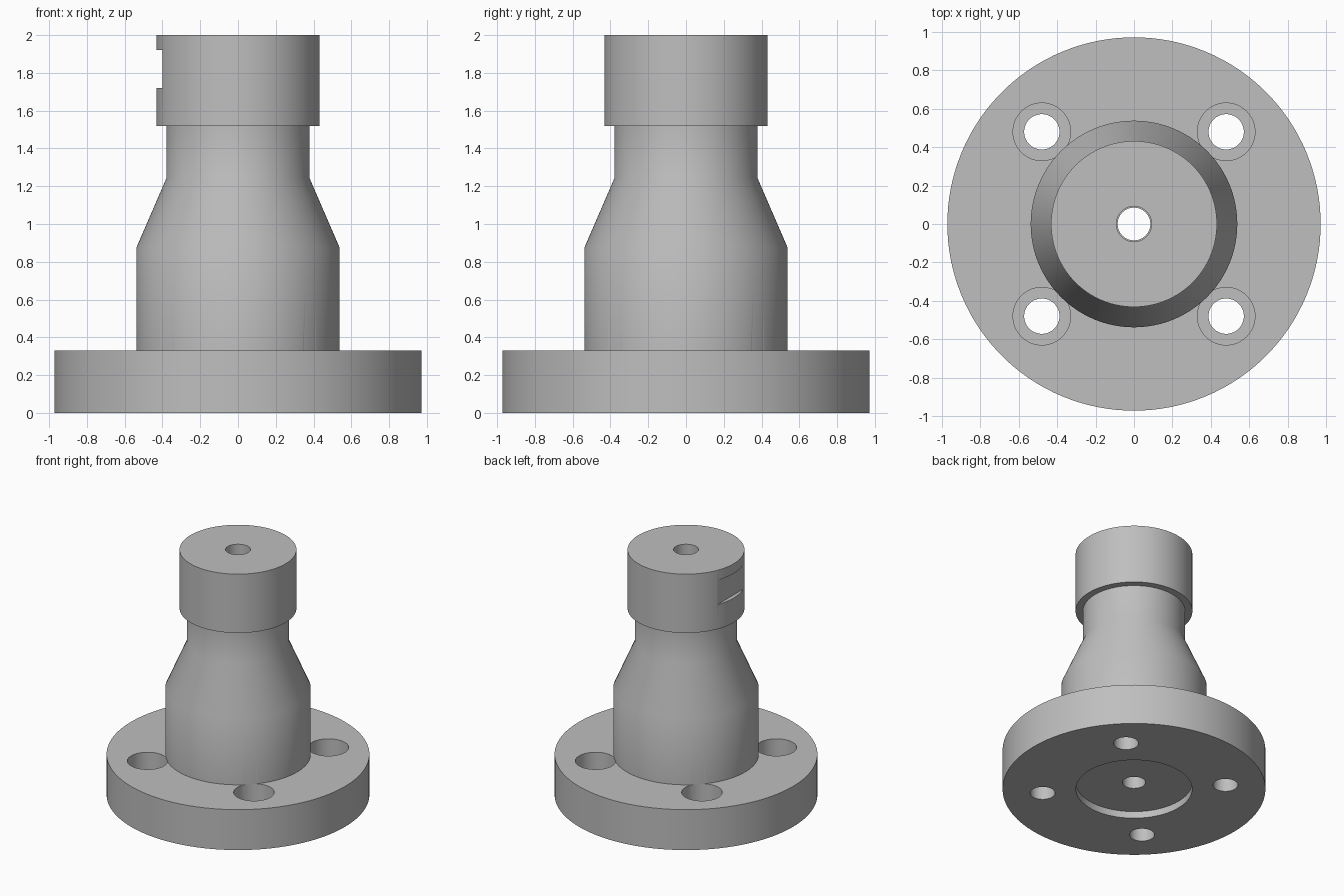
import bpy, bmesh
from math import pi, cos, sin
from mathutils import Vector

if "Cube" in bpy.data.objects:
    bpy.data.objects.remove(bpy.data.objects["Cube"])

steel = bpy.data.materials.new("machined grey")
steel.use_nodes = True
GREY = (0.52, 0.52, 0.52, 1)
steel.diffuse_color = GREY
steel.node_tree.nodes["Principled BSDF"].inputs["Base Color"].default_value = GREY


def add_object(name, bm):
    bmesh.ops.recalc_face_normals(bm, faces=bm.faces)
    mesh = bpy.data.meshes.new(name)
    bm.to_mesh(mesh)
    bm.free()
    mesh.materials.append(steel)
    obj = bpy.data.objects.new(name, mesh)
    bpy.context.collection.objects.link(obj)
    return obj


def lathe(name, profile, steps, centre=(0, 0, 0)):
    """Turn a closed (radius, height) profile about a vertical axis."""
    bm = bmesh.new()
    rings = []
    for i in range(steps):
        a = 2 * pi * i / steps
        rings.append([bm.verts.new(Vector(centre) + Vector((r * cos(a), r * sin(a), z)))
                      for r, z in profile])
    n = len(profile)
    for i in range(steps):
        here, there = rings[i], rings[(i + 1) % steps]
        for j in range(n):
            k = (j + 1) % n
            if profile[j][0] or profile[k][0]:
                bm.faces.new((here[j], there[j], there[k], here[k]))
    bmesh.ops.remove_doubles(bm, verts=bm.verts, dist=1e-5)
    bmesh.ops.dissolve_degenerate(bm, edges=bm.edges, dist=1e-5)
    return add_object(name, bm)


def cut(target, cutter):
    """Subtract a cutter from the target, then discard the cutter."""
    cutter.hide_render = True
    mod = target.modifiers.new("cut", "BOOLEAN")
    mod.operation = "DIFFERENCE"
    mod.solver = "EXACT"
    mod.object = cutter
    bpy.context.view_layer.objects.active = target
    bpy.ops.object.modifier_apply(modifier=mod.name)
    bpy.data.objects.remove(cutter)


# Turned solid: flange, barrel, taper, neck, collar, central bore, base recess
FLANGE_TOP = 0.33
hub = lathe("flanged_hub", [
    (0.43, 0), (0.972, 0), (0.972, FLANGE_TOP), (0.538, FLANGE_TOP),
    (0.538, 0.875), (0.378, 1.245), (0.378, 1.52), (0.432, 1.52),
    (0.432, 2), (0.092, 2), (0.092, 1.75), (0.085, 1.75),
    (0.085, 0.056), (0.43, 0.056)], 128)

# Four counterbored bolt holes
for sx in (-1, 1):
    for sy in (-1, 1):
        hole = lathe("bolt_hole_cutter", [
            (0, -0.1), (0.092, -0.1), (0.092, 0.15), (0.15, 0.15),
            (0.15, FLANGE_TOP + 0.001), (0, FLANGE_TOP + 0.001)], 64,
            (0.48 * sx, 0.48 * sy, 0))
        cut(hub, hole)

# Flat notch milled into one side of the collar
bm = bmesh.new()
bmesh.ops.create_cube(bm, size=1)
bmesh.ops.scale(bm, vec=(0.2, 0.8, 0.2), verts=bm.verts)
bmesh.ops.translate(bm, vec=(-0.5, 0, 1.82), verts=bm.verts)
cut(hub, add_object("notch_cutter", bm))

# Smooth round walls, crisp machined edges
bpy.ops.object.select_all(action="DESELECT")
hub.select_set(True)
bpy.context.view_layer.objects.active = hub
bpy.ops.object.shade_smooth_by_angle(angle=pi / 6)
